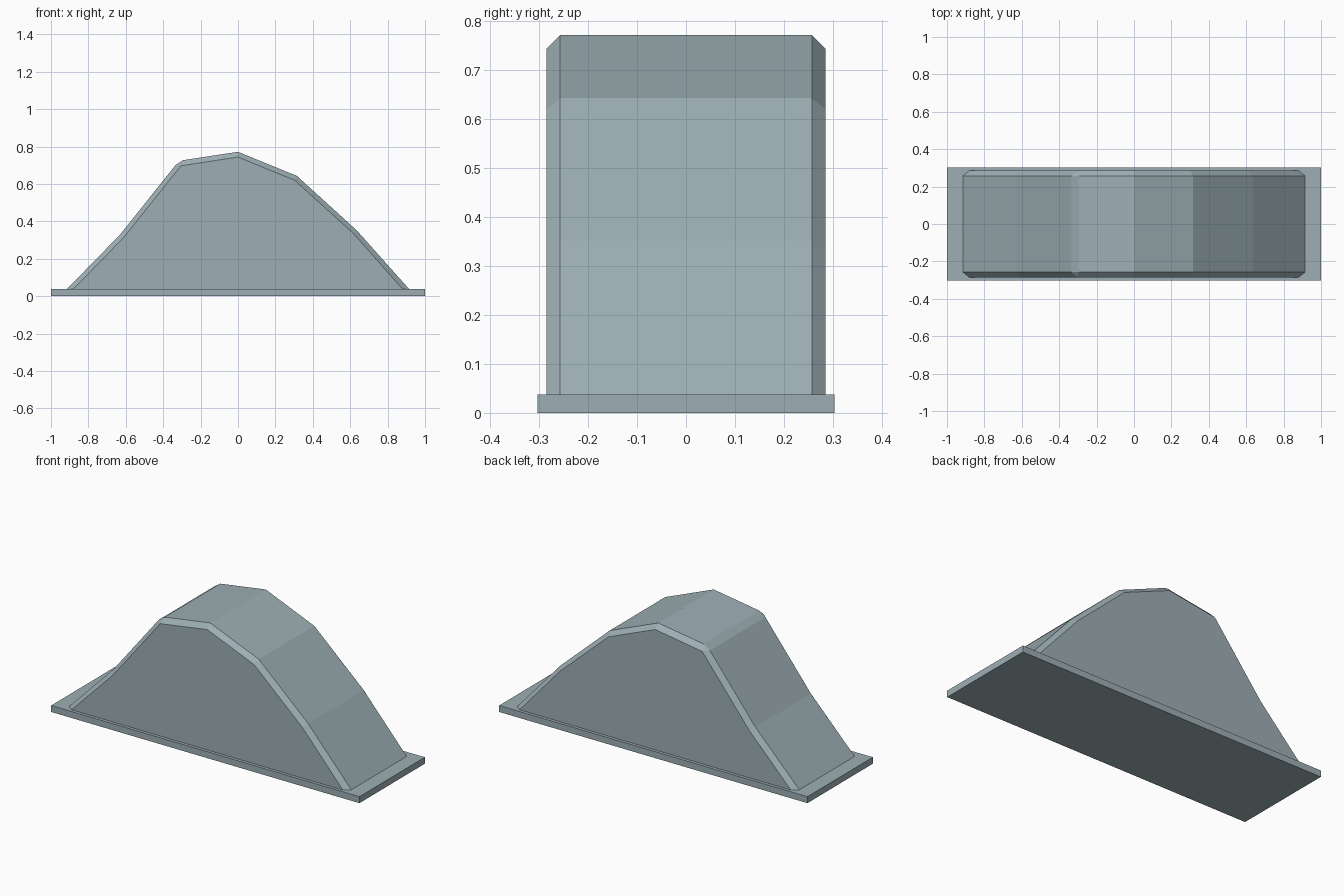
import bpy, bmesh

cube = bpy.data.objects.get("Cube")
if cube:
    bpy.data.objects.remove(cube)

PLATE_TOP = 0.038

# Single blue-grey finish
grey = bpy.data.materials.new("blue grey")
grey.use_nodes = True
color = (0.34, 0.43, 0.46, 1)
grey.diffuse_color = color
grey.node_tree.nodes["Principled BSDF"].inputs["Base Color"].default_value = color


def add_object(name, bm):
    bmesh.ops.recalc_face_normals(bm, faces=bm.faces)
    mesh = bpy.data.meshes.new(name)
    bm.to_mesh(mesh)
    bm.free()
    mesh.materials.append(grey)
    obj = bpy.data.objects.new(name, mesh)
    bpy.context.collection.objects.link(obj)
    return obj


# Thin base plate
bm = bmesh.new()
bmesh.ops.create_cube(bm, size=1)
for v in bm.verts:
    v.co = (v.co.x * 2, v.co.y * 0.606, (v.co.z + 0.5) * PLATE_TOP)
add_object("base_plate", bm)

# Humped cover: full outline in the middle, smaller outline on the end caps
outer = [(-0.915, PLATE_TOP), (-0.63, 0.33), (-0.335, 0.7), (-0.295, 0.727),
         (0, 0.772), (0.315, 0.643), (0.635, 0.352), (0.915, PLATE_TOP)]
inner = [(-0.88, PLATE_TOP), (-0.61, 0.315), (-0.305, 0.697), (-0.305, 0.697),
         (0, 0.744), (0.303, 0.62), (0.617, 0.335), (0.88, PLATE_TOP)]
bm = bmesh.new()
sections = [(-0.285, inner), (-0.257, outer), (0.257, outer), (0.285, inner)]
rings = [[bm.verts.new((x, y, z)) for x, z in pts] for y, pts in sections]
for a, b in zip(rings, rings[1:]):
    for i in range(len(a)):
        j = (i + 1) % len(a)
        bm.faces.new((a[i], a[j], b[j], b[i]))
for cap in (rings[0], rings[-1]):
    bm.faces.new(cap)
# The shoulder of each cap meets in one point
bmesh.ops.remove_doubles(bm, verts=bm.verts, dist=0.001)
add_object("humped_cover", bm)
